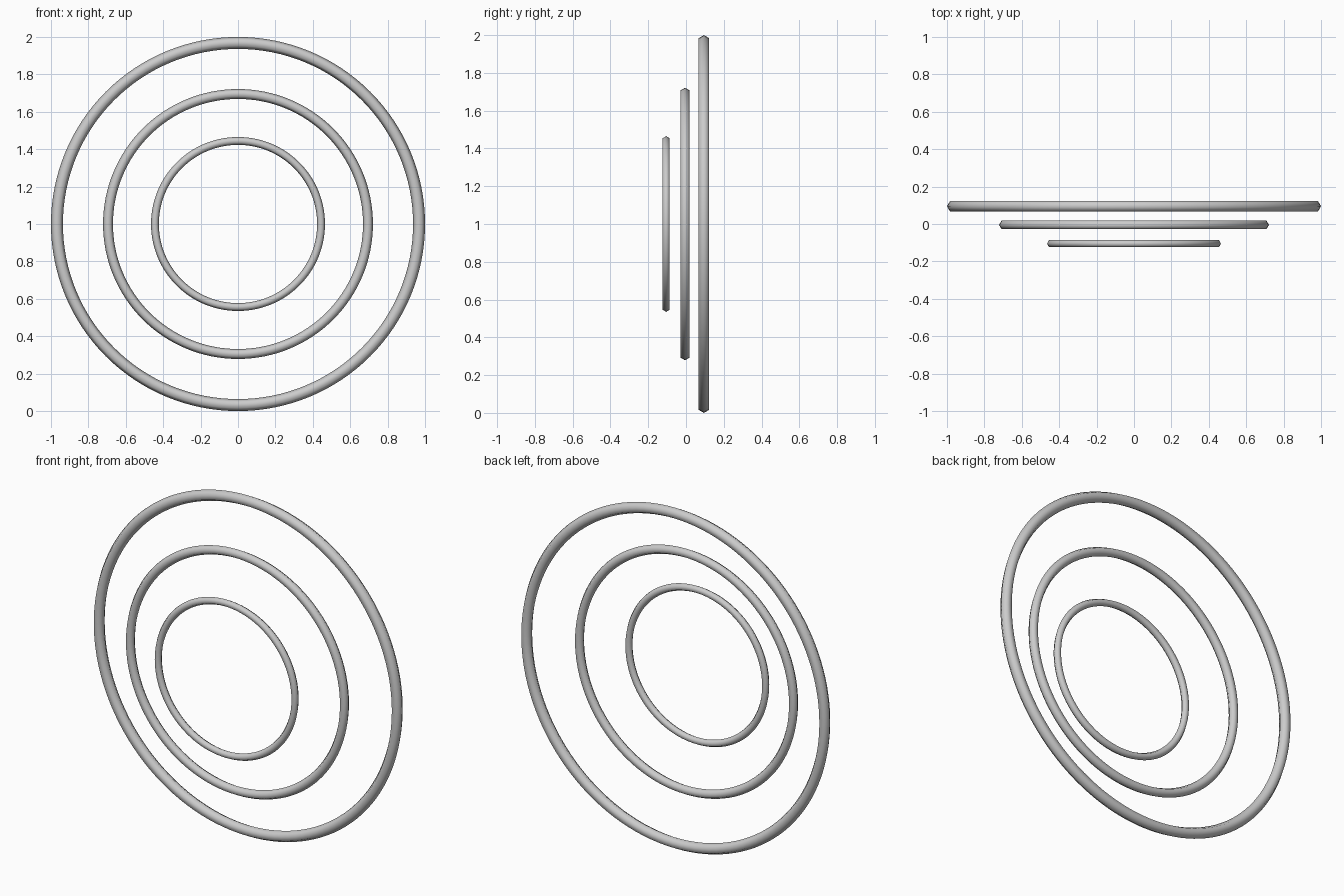
import bpy
import math

if "Cube" in bpy.data.objects:
    bpy.data.objects.remove(bpy.data.objects["Cube"])

# One plain grey for all rings
grey = bpy.data.materials.new("light_grey")
grey.diffuse_color = (0.6, 0.6, 0.6, 1.0)
grey.use_nodes = True
grey.node_tree.nodes["Principled BSDF"].inputs["Base Color"].default_value = grey.diffuse_color


def ring(name, radius, thickness, y):
    """Upright hoop with a six-sided tube, facing the front."""
    bpy.ops.mesh.primitive_torus_add(
        major_segments=128, minor_segments=6,
        major_radius=radius, minor_radius=thickness,
        location=(0, y, 1), rotation=(math.pi / 2, 0, 0))
    obj = bpy.context.object
    obj.name = name
    obj.data.materials.append(grey)
    bpy.ops.object.shade_smooth()


# Concentric hoops, stepping back as they grow
ring("inner_ring", 0.444, 0.021, -0.105)
ring("middle_ring", 0.695, 0.0265, -0.005)
ring("outer_ring", 0.968, 0.032, 0.095)
